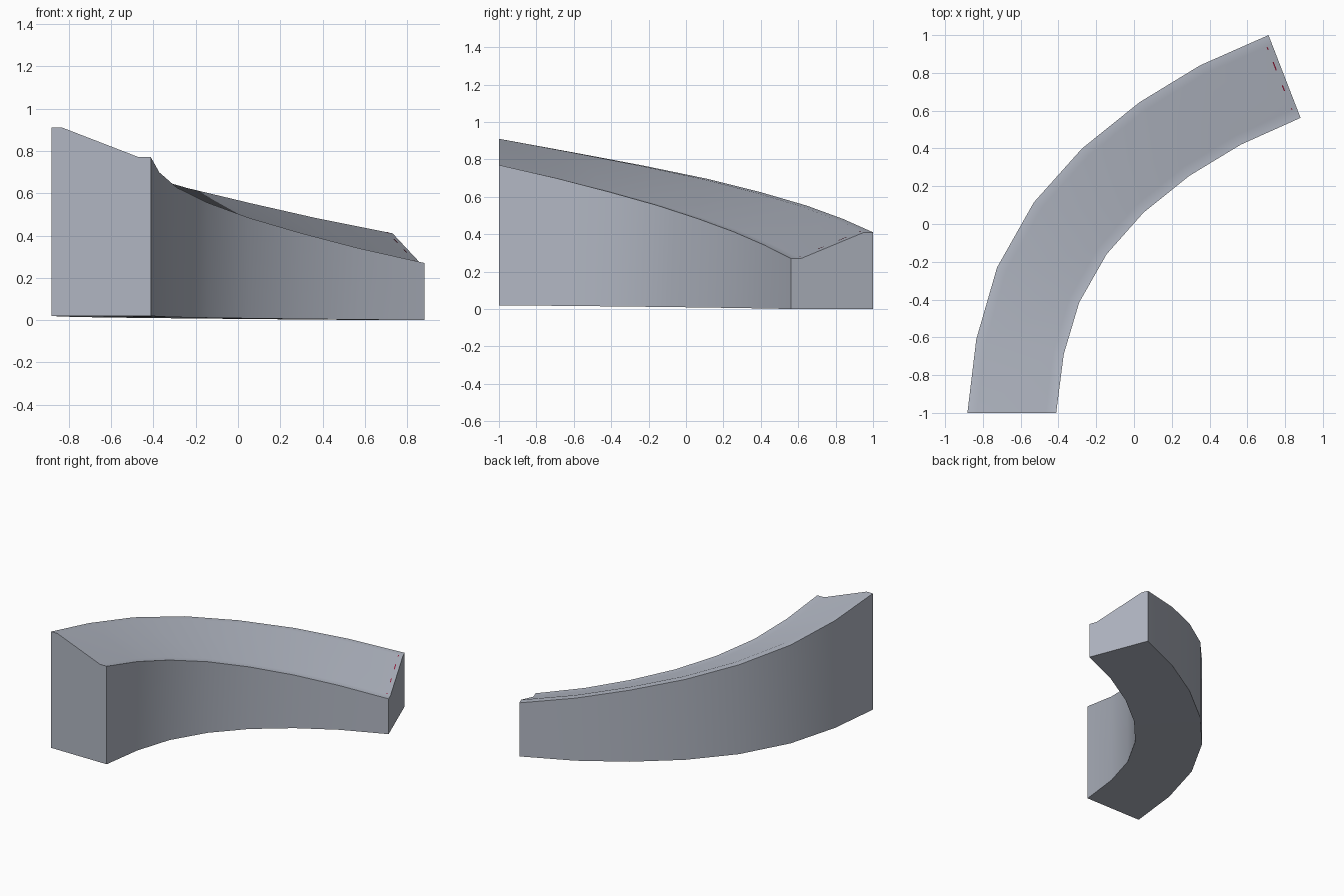
import bpy, bmesh
from mathutils import Vector

if "Cube" in bpy.data.objects:
    bpy.data.objects.remove(bpy.data.objects["Cube"])


def material(name, rgb):
    m = bpy.data.materials.new(name)
    m.diffuse_color = (*rgb, 1)
    m.use_nodes = True
    m.node_tree.nodes["Principled BSDF"].inputs["Base Color"].default_value = m.diffuse_color
    return m


grey = material("blue_grey", (0.44, 0.47, 0.54))
red = material("dark_red", (0.30, 0.01, 0.04))

# Plan outlines of the bend, from the high end to the low end
outer = [(-.882, -1), (-.835, -.61), (-.725, -.23), (-.53, .115),
         (-.275, .4), (.03, .645), (.35, .84), (.712, 1)]
inner = [(-.412, -1), (-.372, -.69), (-.29, -.415), (-.145, -.16),
         (.05, .06), (.293, .255), (.565, .42), (.882, .562)]
# Cross-section: share of the width, height at the high end (bottom handled apart)
profile = [(0, .91), (.11, .91), (.88, .77), (1, .77)]
DROP = .5


def top_point(i, t, z):
    a, b = Vector(outer[i]), Vector(inner[i])
    p = a.lerp(b, t)
    return Vector((p.x, p.y, z - DROP * i / 7))


# Curved banked ramp: sweep the cross-section along the bend
bm = bmesh.new()
rings = []
for i in range(8):
    low = .02 * (1 - i / 7)
    ring = [bm.verts.new(top_point(i, t, z)) for t, z in profile]
    ring += [bm.verts.new((*inner[i], low)), bm.verts.new((*outer[i], low))]
    rings.append(ring)
for a, b in zip(rings, rings[1:]):
    for k in range(6):
        n = (k + 1) % 6
        bm.faces.new((a[k], a[n], b[n], b[k]))
bm.faces.new(rings[0])
bm.faces.new(rings[-1][::-1])
bmesh.ops.recalc_face_normals(bm, faces=bm.faces)
mesh = bpy.data.meshes.new("banked_ramp")
bm.to_mesh(mesh)
bm.free()
mesh.materials.append(grey)
ramp = bpy.data.objects.new("banked_ramp", mesh)
bpy.context.collection.objects.link(ramp)
bpy.context.view_layer.objects.active = ramp
ramp.select_set(True)
bpy.ops.object.shade_smooth_by_angle(angle=0.6)

# Thin red dashes across the slope near the low end
bm = bmesh.new()


def slope_point(t, back):
    z = .91 - .14 * (t - .11) / .77
    p = top_point(7, t, z).lerp(top_point(6, t, z), back)
    return p + Vector((0, 0, .003))


for t0, t1 in ((.12, .15), (.30, .40), (.58, .65), (.86, .875)):
    bm.faces.new([bm.verts.new(slope_point(t, s)) for t, s in
                  ((t0, .085), (t1, .085), (t1, .068), (t0, .068))])
for f in bm.faces:
    f.normal_update()
    if f.normal.z < 0:
        f.normal_flip()
mesh = bpy.data.meshes.new("end_dashes")
bm.to_mesh(mesh)
bm.free()
mesh.materials.append(red)
bpy.context.collection.objects.link(bpy.data.objects.new("end_dashes", mesh))
